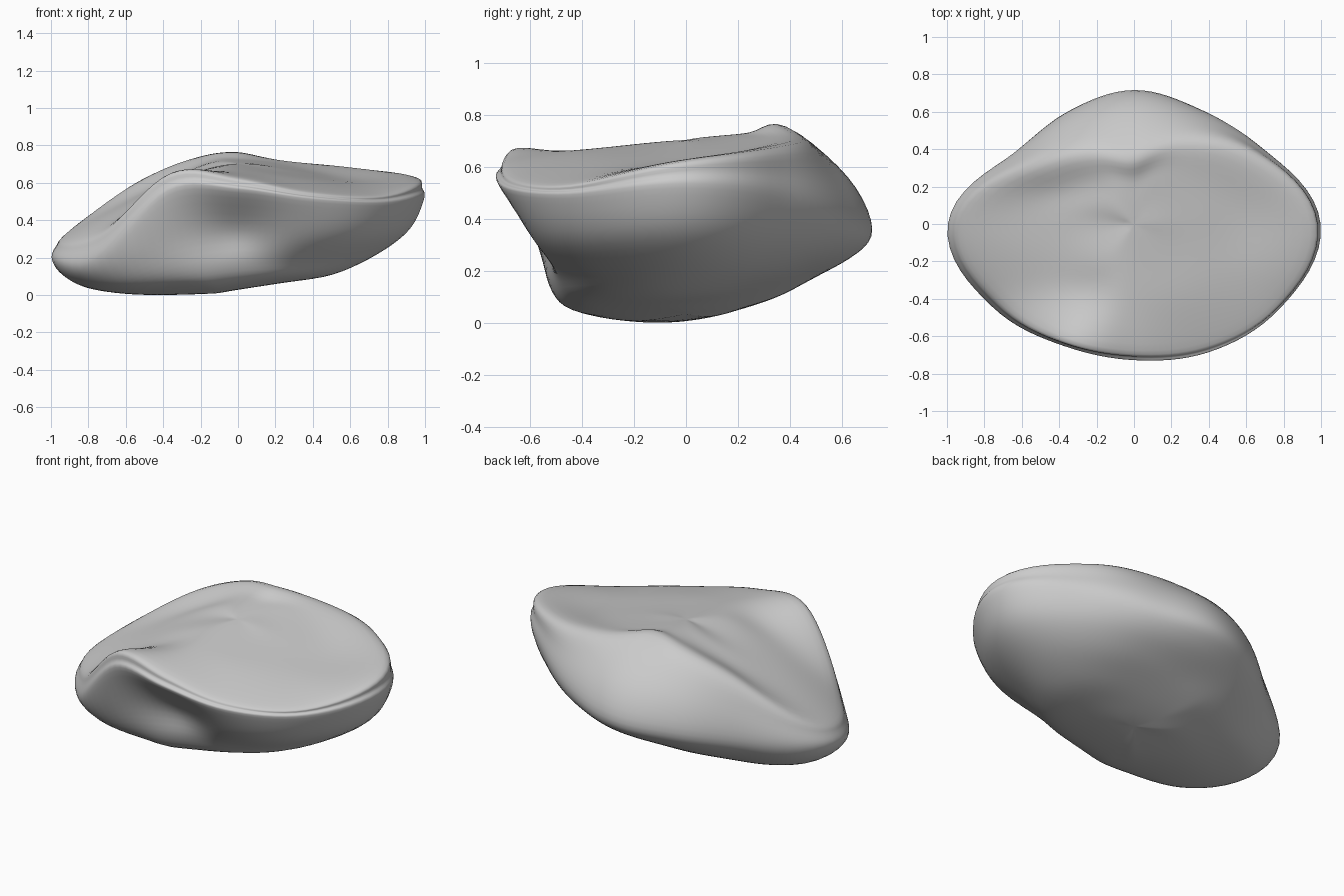
import bpy, bmesh
from math import sin, cos, pi, exp, floor, degrees, sqrt

cube = bpy.data.objects.get("Cube")
if cube:
    bpy.data.objects.remove(cube, do_unlink=True)

# Guide curves around the boulder, in hundredths, every 30 degrees from +x
OUTLINE_R = [100, 80, 71, 72, 70, 75, 100, 88, 75, 72, 79, 90]
OUTLINE_Z = [52, 47, 40, 36, 33, 27, 20, 18, 54, 55, 50, 48]
RIM_R = [95, 73, 52, 38, 46, 62, 91, 81, 71, 68, 74, 86]
RIM_Z = [63, 68, 71, 76, 73, 61, 33, 36, 66, 63, 56, 54]
BASE_R = [75, 60, 50, 45, 48, 55, 80, 73, 60, 51, 54, 64]
BASE_Z = [22, 21, 20, 17, 13, 8, 4, 4, 13, 18, 18, 19]

SEGMENTS = 96
STEPS = 5


def spline(a, b, c, d, t):
    """Catmull-Rom interpolation between b and c."""
    return b + 0.5 * t * (c - a + t * (2 * a - 5 * b + 4 * c - d + t * (3 * (b - c) + d - a)))


def around(table, angle):
    """Smooth periodic lookup in a guide curve."""
    n = len(table)
    u = angle / (2 * pi) * n
    i = floor(u)
    return spline(*(table[(i + k) % n] for k in (-1, 0, 1, 2)), u - i) / 100


def underside(x, y):
    """Keel curving up to front and back, rising towards one end."""
    return 0.003 + 0.45 * (y + 0.12) ** 2 + 0.16 * max(0, x + 0.15)


def crown(x, y):
    """Softly folded top: steep on one side of the ridge, gentle on the other."""
    ridge = x + 0.12
    return 0.735 + 0.17 * ridge - 0.33 * sqrt(ridge ** 2 + 0.01) + 0.1 * y


def section(angle):
    """Half profile (radius, height) from underside to crown."""
    c, s = cos(angle), sin(angle)
    wide_r, wide_z = around(OUTLINE_R, angle), around(OUTLINE_Z, angle)
    rim_r, rim_z = around(RIM_R, angle), around(RIM_Z, angle)
    base_r, base_z = around(BASE_R, angle), around(BASE_Z, angle)
    # hollow scooped out of the front wall
    notch = 0.12 * exp(-((degrees(angle) - 268) / 28) ** 2)
    wall = (base_r + 0.7 * (wide_r - base_r) - notch, base_z + 0.45 * (wide_z - base_z))
    shoulder = (rim_r + 0.72 * (wide_r - rim_r), (rim_z + wide_z) / 2)
    under_r = base_r * (0.68 + 0.17 * max(0, -s))
    below = [(r, underside(r * c, r * s)) for r in (under_r / 2, under_r)]
    above = [(r, crown(r * c, r * s)) for r in (rim_r * 0.64, rim_r * 0.32)]
    return below + [(base_r, base_z), wall, (wide_r, wide_z), shoulder, (rim_r, rim_z)] + above


def full_profile(angle):
    """Section with poles, extended past each pole by the opposite side."""
    near, far = section(angle % (2 * pi)), section((angle + pi) % (2 * pi))
    return ([(-far[0][0], far[0][1]), (0, underside(0, 0))] + near
            + [(0, crown(0, 0)), (-far[-1][0], far[-1][1])])


# Boulder surface swept around the vertical axis
bm = bmesh.new()
bottom, top = (bm.verts.new((0, 0, pole(0, 0))) for pole in (underside, crown))
columns = []
for j in range(SEGMENTS):
    angle = 2 * pi * j / SEGMENTS
    pts = full_profile(angle)
    column = []
    for i in range(1, len(pts) - 2):
        for k in range(STEPS):
            if i == 1 and k == 0:
                continue
            r, z = (spline(*(p[axis] for p in pts[i - 1:i + 3]), k / STEPS) for axis in (0, 1))
            column.append(bm.verts.new((r * cos(angle), r * sin(angle), max(z, 0))))
    columns.append(column)
for j, a in enumerate(columns):
    b = columns[(j + 1) % SEGMENTS]
    bm.faces.new((bottom, b[0], a[0]))
    bm.faces.new((top, a[-1], b[-1]))
    for i in range(len(a) - 1):
        bm.faces.new((a[i], b[i], b[i + 1], a[i + 1]))
# relax the poles and guide seams
for _ in range(3):
    bmesh.ops.smooth_vert(bm, verts=bm.verts, factor=0.4, use_axis_x=True, use_axis_y=True, use_axis_z=True)
bmesh.ops.recalc_face_normals(bm, faces=bm.faces)
for face in bm.faces:
    face.smooth = True
mesh = bpy.data.meshes.new("boulder")
bm.to_mesh(mesh)
bm.free()
boulder = bpy.data.objects.new("boulder", mesh)
bpy.context.collection.objects.link(boulder)

# Plain stone colour
stone = bpy.data.materials.new("stone_grey")
stone.use_nodes = True
colour = (0.6, 0.6, 0.6, 1)
stone.diffuse_color = colour
stone.node_tree.nodes["Principled BSDF"].inputs["Base Color"].default_value = colour
mesh.materials.append(stone)
